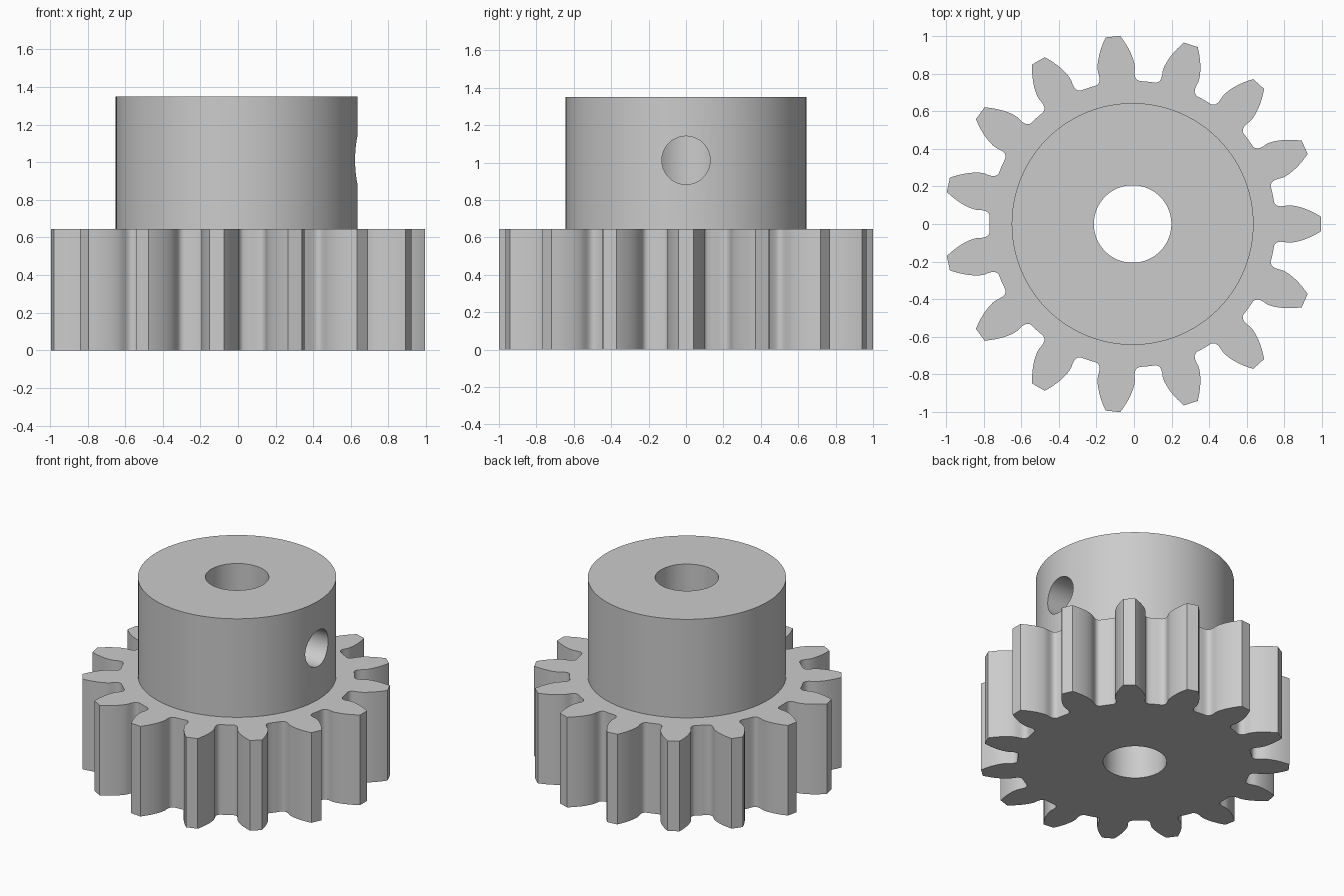
import bpy
import bmesh
import math

TEETH = 15
TIP_R, PITCH_R, ROOT_R = 1.0024, 0.8846, 0.761
BASE_R = PITCH_R * math.cos(math.radians(20))
CENTRE_X = -0.0074
GEAR_TOP, HUB_TOP = 0.645, 1.35

cube = bpy.data.objects.get("Cube")
if cube:
    bpy.data.objects.remove(cube, do_unlink=True)

steel = bpy.data.materials.new("plain_grey")
steel.use_nodes = True
grey = (0.6, 0.6, 0.6, 1)
steel.diffuse_color = grey
steel.node_tree.nodes["Principled BSDF"].inputs["Base Color"].default_value = grey


def half_angle(r):
    """Half the tooth's angular width on its involute flank."""
    a = math.acos(min(1, BASE_R / r))
    inv20 = math.tan(math.radians(20)) - math.radians(20)
    return math.pi / (2 * TEETH) + inv20 - (math.tan(a) - a)


def cylinder(name, radius, depth, location, rotation=(0, 0, 0)):
    bpy.ops.mesh.primitive_cylinder_add(vertices=96, radius=radius, depth=depth,
                                        location=location, rotation=rotation)
    obj = bpy.context.object
    obj.name = name
    obj.data.materials.append(steel)
    return obj


def combine(target, tool, operation):
    mod = target.modifiers.new(tool.name, "BOOLEAN")
    mod.operation, mod.object, mod.solver = operation, tool, "EXACT"
    bpy.context.view_layer.objects.active = target
    bpy.ops.object.modifier_apply(modifier=mod.name)
    bpy.data.objects.remove(tool, do_unlink=True)


# One flank: root fillet, then involute up to the tip
flank = [(r, math.radians(a)) for r, a in
         ((ROOT_R, 8.7), (0.766, 7.9), (0.775, 7.2), (0.79, 6.85), (0.81, 6.75))]
for i in range(9):
    r = BASE_R + (TIP_R - BASE_R) * i / 8
    flank.append((r, half_angle(r)))
tooth = [(r, -a) for r, a in flank] + [(r, a) for r, a in reversed(flank)]
tooth += [(ROOT_R, math.radians(a)) for a in (10.9, 13.1)]

# Toothed gear, extruded from its outline
bm = bmesh.new()
outline = []
for t in range(TEETH):
    turn = 2 * math.pi * t / TEETH
    for r, a in tooth:
        outline.append(bm.verts.new((CENTRE_X + r * math.cos(turn + a),
                                     r * math.sin(turn + a), 0)))
face = bm.faces.new(outline)
top = bmesh.ops.extrude_face_region(bm, geom=[face])
bmesh.ops.translate(bm, vec=(0, 0, GEAR_TOP),
                    verts=[v for v in top["geom"] if isinstance(v, bmesh.types.BMVert)])
bmesh.ops.recalc_face_normals(bm, faces=bm.faces)
mesh = bpy.data.meshes.new("spur_gear")
bm.to_mesh(mesh)
bm.free()
mesh.materials.append(steel)
gear = bpy.data.objects.new("spur_gear", mesh)
bpy.context.collection.objects.link(gear)

# Hub, shaft bore and set screw hole on the left side
combine(gear, cylinder("hub", 0.643, HUB_TOP - 0.3, (CENTRE_X, 0, (HUB_TOP + 0.3) / 2)), "UNION")
combine(gear, cylinder("bore", 0.206, 3, (CENTRE_X, 0, 0.7)), "DIFFERENCE")
combine(gear, cylinder("screw_hole", 0.129, 0.8, (0.4 + CENTRE_X, 0, 1.012),
                       (0, math.pi / 2, 0)), "DIFFERENCE")

bpy.ops.object.select_all(action="DESELECT")
gear.select_set(True)
bpy.context.view_layer.objects.active = gear
bpy.ops.object.shade_smooth_by_angle(angle=math.radians(33))
